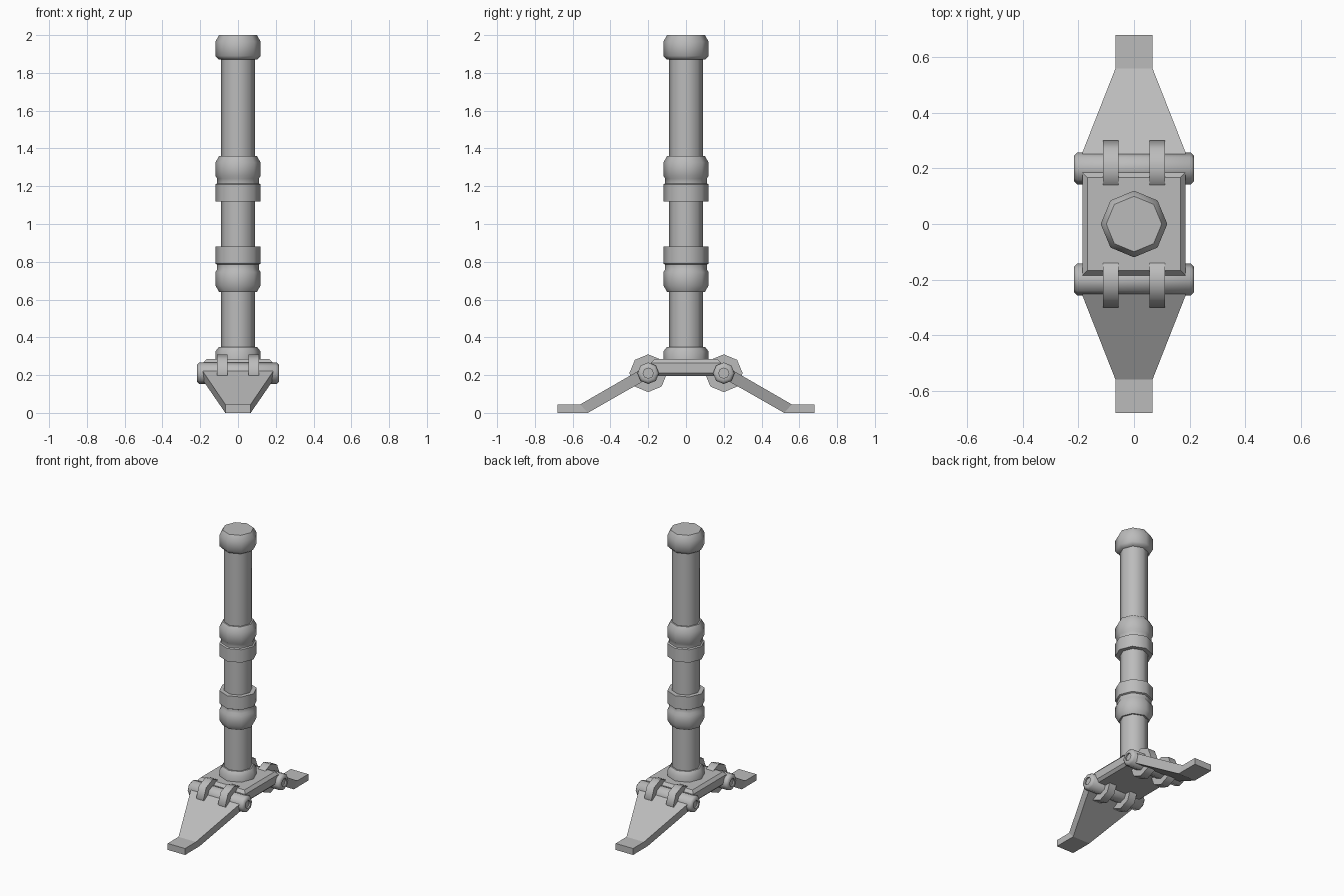
import bpy, bmesh, math
from mathutils import Matrix

if "Cube" in bpy.data.objects:
    bpy.data.objects.remove(bpy.data.objects["Cube"])

grey = bpy.data.materials.new("metal grey")
grey.use_nodes = True
grey.diffuse_color = (0.5, 0.5, 0.5, 1)
grey.node_tree.nodes["Principled BSDF"].inputs["Base Color"].default_value = (0.5, 0.5, 0.5, 1)


def loft(name, rings, smooth=False, matrix=Matrix()):
    """Skin a stack of equal-length point rings and cap both ends."""
    bm = bmesh.new()
    loops = [[bm.verts.new(p) for p in ring] for ring in rings]
    n = len(loops[0])
    for a, b in zip(loops, loops[1:]):
        for i in range(n):
            j = (i + 1) % n
            bm.faces.new((a[i], a[j], b[j], b[i]))
    bm.faces.new(loops[0])
    bm.faces.new(loops[-1])
    bm.transform(matrix)
    bmesh.ops.recalc_face_normals(bm, faces=bm.faces)
    mesh = bpy.data.meshes.new(name)
    bm.to_mesh(mesh)
    bm.free()
    mesh.materials.append(grey)
    obj = bpy.data.objects.new(name, mesh)
    bpy.context.collection.objects.link(obj)
    if smooth:
        bpy.ops.object.select_all(action='DESELECT')
        obj.select_set(True)
        bpy.context.view_layer.objects.active = obj
        bpy.ops.object.shade_smooth_by_angle(angle=math.radians(50))
    return obj


def lathe(name, profile, matrix=Matrix()):
    """Eight-sided turned part from (radius, height) pairs."""
    turns = [math.tau * i / 8 for i in range(8)]
    rings = [[(r * math.cos(a), r * math.sin(a), z) for a in turns] for r, z in profile]
    return loft(name, rings, True, matrix)


# Pole with its cap, collars and foot ring
lathe("pole", [(0.09, 0.27), (0.09, 1.9)])
lathe("top_cap", [(0.1, 1.87), (0.12, 1.89), (0.12, 1.965), (0.1, 2.0)])
collar = [(0.12, 0.12), (0.12, 0.21), (0.11, 0.215), (0.11, 0.24),
          (0.12, 0.255), (0.12, 0.325), (0.1, 0.36)]
lathe("upper_collar", [(r, 1 + z) for r, z in collar])
lathe("lower_collar", [(r, 1 - z) for r, z in collar])
lathe("foot_ring", [(0.12, 0.27), (0.12, 0.325), (0.1, 0.35)])

# Base plate with chamfered rims
loft("base_plate", [[(-s, -s, z), (s, -s, z), (s, s, z), (-s, s, z)]
                    for s, z in [(0.168, 0.195), (0.185, 0.212), (0.185, 0.265), (0.167, 0.285)]])

# Hinges and folding legs on both ends
along_x = Matrix.Rotation(math.pi / 2, 4, 'Y')
rod = [(0.027, 0.207), (0.027, 0.217), (0.045, 0.217), (0.057, 0.205)]
rod_profile = [(r, -x) for r, x in rod] + [(r, x) for r, x in reversed(rod)]
# Each leg station: half width, top y and z, bottom y and z
stations = [(0.185, 0.2, 0.252, 0.2, 0.183),
            (0.185, 0.26, 0.218, 0.22, 0.171),
            (0.067, 0.56, 0.045, 0.52, 0.0),
            (0.067, 0.68, 0.045, 0.68, 0.0)]
for side, s in (("front", -1), ("back", 1)):
    place = Matrix.Translation((0, 0.2 * s, 0.21))
    lathe(side + "_hinge_rod", rod_profile, place @ along_x)
    for hand, x in (("right", -0.084), ("left", 0.084)):
        lathe(f"{side}_{hand}_hinge_disc", [(0.1, -0.028), (0.1, 0.028)],
              Matrix.Translation((x, 0, 0)) @ place @ along_x)
    loft(side + "_leg", [[(-w, s * yt, zt), (w, s * yt, zt), (w, s * yb, zb), (-w, s * yb, zb)]
                         for w, yt, zt, yb, zb in stations])
